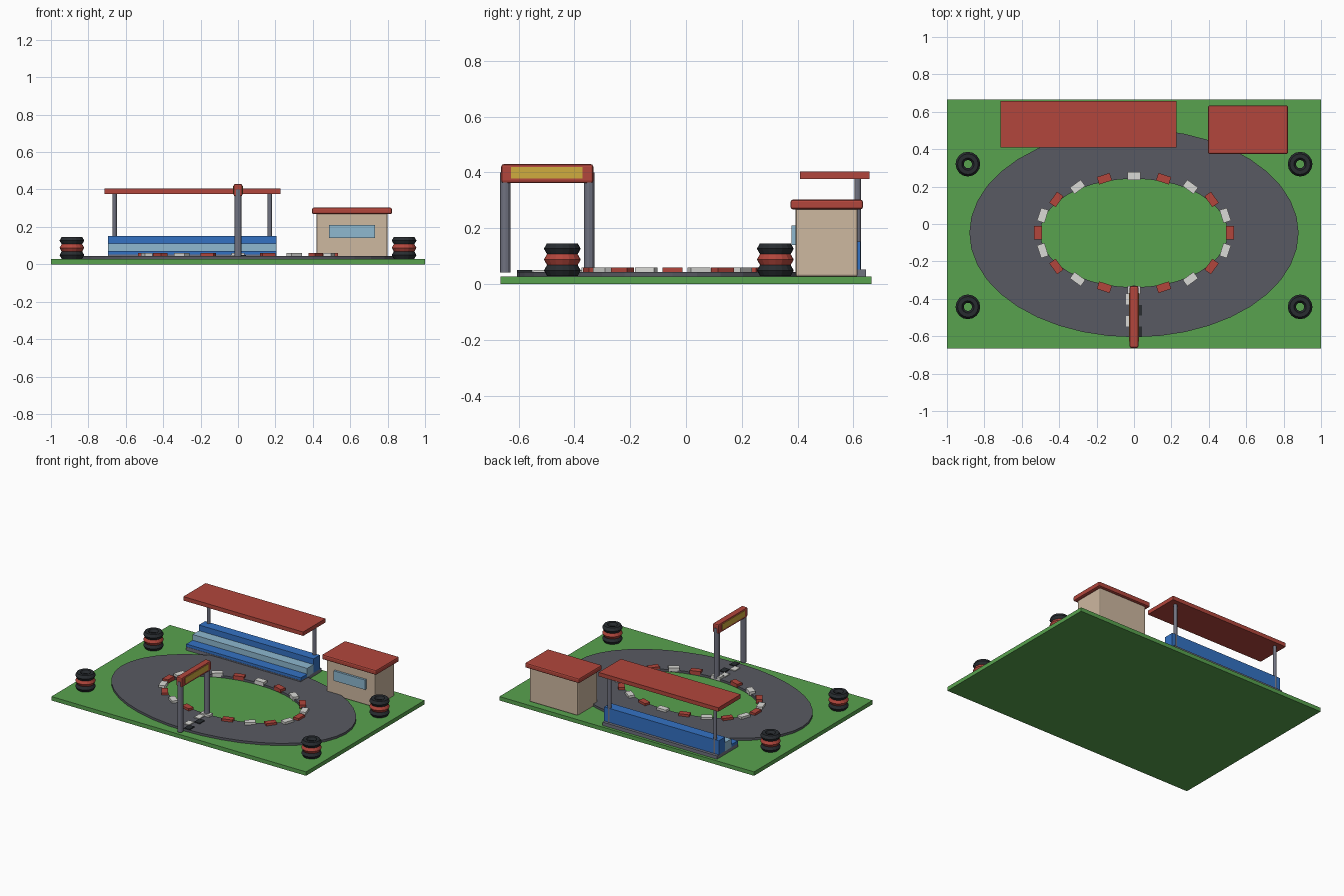
import bpy, bmesh, math
from mathutils import Matrix

if "Cube" in bpy.data.objects:
    bpy.data.objects.remove(bpy.data.objects["Cube"])

def srgb(r, g, b):
    lin = lambda c: c / 12.92 if c < 0.04045 else ((c + 0.055) / 1.055) ** 2.4
    return (lin(r / 255), lin(g / 255), lin(b / 255), 1)

def material(name, *rgb):
    m = bpy.data.materials.new(name)
    m.diffuse_color = srgb(*rgb)
    m.use_nodes = True
    m.node_tree.nodes["Principled BSDF"].inputs["Base Color"].default_value = m.diffuse_color
    return m

GREEN = material("grass_green", 88, 162, 78)
RED = material("signal_red", 178, 70, 60)
ASPHALT = material("asphalt_grey", 88, 90, 98)
BEIGE = material("wall_beige", 206, 184, 160)
BLUE = material("seat_blue", 52, 114, 196)
PALE = material("pale_blue", 142, 184, 208)
YELLOW = material("sign_yellow", 208, 172, 62)
WHITE = material("paint_white", 218, 218, 214)
BLACK = material("rubber_black", 40, 44, 48)
METAL = material("metal_grey", 112, 114, 128)

def finish(name, bm, mat):
    bmesh.ops.recalc_face_normals(bm, faces=bm.faces)
    me = bpy.data.meshes.new(name)
    bm.to_mesh(me)
    bm.free()
    me.materials.append(mat)
    ob = bpy.data.objects.new(name, me)
    bpy.context.collection.objects.link(ob)
    return ob

def box(name, mat, x, y, z, bevel=0, turn=0):
    """Box from (min, max) ranges, optionally turned about its own centre."""
    bm = bmesh.new()
    bmesh.ops.create_cube(bm, size=1)
    size = [b - a for a, b in (x, y, z)]
    mid = [(a + b) / 2 for a, b in (x, y, z)]
    bm.transform(Matrix.Translation(mid) @ Matrix.Rotation(turn, 4, 'Z')
                 @ Matrix.Diagonal((*size, 1)))
    if bevel:
        bmesh.ops.bevel(bm, geom=bm.edges[:], offset=bevel, segments=2,
                        profile=0.5, affect='EDGES')
    return finish(name, bm, mat)

def post(name, mat, x, y, z0, z1, r, sides=12):
    bm = bmesh.new()
    bmesh.ops.create_cone(bm, cap_ends=True, segments=sides, radius1=r, radius2=r,
                          depth=z1 - z0, matrix=Matrix.Translation((x, y, (z0 + z1) / 2)))
    return finish(name, bm, mat)

def swept_ring(name, mat, profile, sides, centre, ratio=1.0):
    """Closed (radius x, radius y, z) profile carried around an ellipse."""
    bm = bmesh.new()
    loops = []
    for i in range(sides):
        a = 2 * math.pi * i / sides
        loops.append([bm.verts.new((centre[0] + rx * math.cos(a),
                                    centre[1] + ry * math.sin(a), z))
                      for rx, ry, z in profile])
    n = len(profile)
    for i in range(sides):
        p, q = loops[i], loops[(i + 1) % sides]
        for k in range(n):
            bm.faces.new((p[k], q[k], q[(k + 1) % n], p[(k + 1) % n]))
    return finish(name, bm, mat)

# Ground and oval track
G, T = 0.028, 0.044
CY = -0.048
box("grass_base", GREEN, (-1, 1), (-0.665, 0.665), (0, G))
swept_ring("track", ASPHALT,
           [(0.88, 0.557, G - 0.004), (0.88, 0.557, T), (0.5, 0.29, T), (0.5, 0.29, G - 0.004)],
           40, (0, CY))

# Kerb blocks around the infield, alternating red and white
for i in range(20):
    a = 2 * math.pi * i / 20
    x, y = 0.513 * math.cos(a), CY + 0.305 * math.sin(a)
    box(f"kerb_{i}", WHITE if i % 2 else RED, (x - 0.021, x + 0.021),
        (y - 0.036, y + 0.036), (T - 0.01, 0.06), turn=a)

# Staggered start line tiles
for i in range(4):
    x0 = -0.042 if i % 2 == 0 else 0.0
    y1 = -0.375 - 0.058 * i
    box(f"start_tile_{i}", BLACK if i % 2 else WHITE, (x0, x0 + 0.042),
        (y1 - 0.056, y1), (T - 0.002, T + 0.006))

# Start gantry
for i, y in enumerate((-0.647, -0.347)):
    post(f"gantry_post_{i}", METAL, 0, y, T - 0.002, 0.4, 0.019)
box("gantry_beam", RED, (-0.023, 0.023), (-0.662, -0.332), (0.362, 0.43), bevel=0.009)
for s in (-1, 1):
    box(f"gantry_sign_{s}", YELLOW, sorted((s * 0.02, s * 0.026)),
        (-0.627, -0.37), (0.379, 0.42))

# Grandstand: slab, stepped benches, canopy on rear posts
SX = (-0.695, 0.205)
box("stand_slab", METAL, SX, (0.41, 0.645), (G - 0.002, 0.052))
for i, mat in enumerate((BLUE, PALE, BLUE)):
    box(f"bench_step_{i}", mat, SX, (0.412 + 0.071 * i, 0.483 + 0.071 * i),
        (0.05, 0.071 + 0.0405 * i))
for i, x in enumerate((-0.66, 0.17)):
    post(f"canopy_post_{i}", METAL, x, 0.615, G, 0.38, 0.012)
box("canopy", RED, (-0.715, 0.226), (0.408, 0.658), (0.376, 0.404))

# Control hut
box("hut_walls", BEIGE, (0.42, 0.8), (0.393, 0.615), (G - 0.002, 0.275), bevel=0.008)
box("hut_roof", RED, (0.396, 0.823), (0.374, 0.634), (0.268, 0.303), bevel=0.009)
box("hut_window", PALE, (0.487, 0.733), (0.378, 0.395), (0.14, 0.21))

# Tyre stacks in the corners
for sx in (-1, 1):
    for y in (-0.443, 0.32):
        for k, mat in enumerate((BLACK, RED, BLACK)):
            z = 0.049 + 0.039 * k
            prof = []
            for j in range(6):
                b = math.pi * j / 3
                r = 0.044 + 0.022 * math.cos(b)
                prof.append((r, r, z + 0.0225 * math.sin(b)))
            swept_ring(f"tyre_{sx}_{y}_{k}", mat, prof, 16, (sx * 0.888, y))
